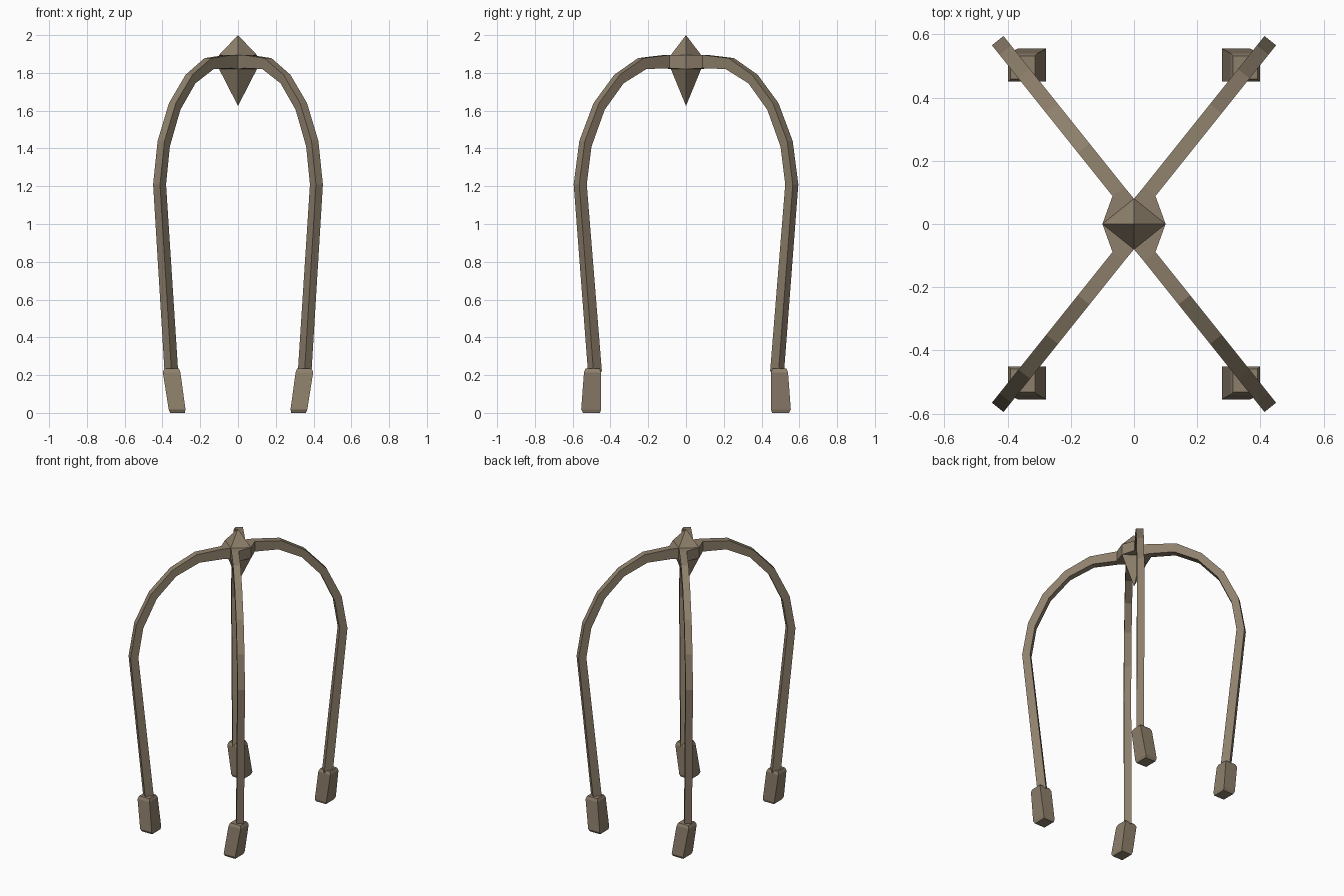
import bpy, bmesh
from mathutils import Vector

if "Cube" in bpy.data.objects:
    bpy.data.objects.remove(bpy.data.objects["Cube"])

mat = bpy.data.materials.new("weathered brown")
mat.diffuse_color = (0.27, 0.215, 0.148, 1)
mat.use_nodes = True
mat.node_tree.nodes["Principled BSDF"].inputs["Base Color"].default_value = mat.diffuse_color


def make(name, rings, sx=1, sy=1, caps=(True, True)):
    """Skin a list of four-corner rings, mirrored by sx, sy."""
    bm = bmesh.new()
    vs = [[bm.verts.new((p[0] * sx, p[1] * sy, p[2])) for p in r] for r in rings]
    for a, b in zip(vs, vs[1:]):
        for i in range(4):
            j = (i + 1) % 4
            bm.faces.new((a[i], a[j], b[j], b[i]))
    if caps[0]:
        bm.faces.new(vs[0])
    if caps[1]:
        bm.faces.new(vs[-1])
    bmesh.ops.remove_doubles(bm, verts=bm.verts, dist=1e-5)
    bmesh.ops.recalc_face_normals(bm, faces=bm.faces)
    me = bpy.data.meshes.new(name)
    bm.to_mesh(me)
    bm.free()
    me.materials.append(mat)
    ob = bpy.data.objects.new(name, me)
    bpy.context.collection.objects.link(ob)
    return ob


# Rib profile: outer and inner edge as (y, z), the ribs run diagonally
OUTER = [(.103, 1.895), (.24, 1.878), (.365, 1.79), (.475, 1.64),
         (.55, 1.44), (.58, 1.21), (.505, .225)]
INNER = [(.103, 1.825), (.225, 1.82), (.345, 1.745), (.445, 1.605),
         (.515, 1.41), (.54, 1.21), (.46, .22)]
SIDE = Vector((.0183, -.0147, 0))  # half width across the rib
HX, HY, HT, HB = .1, .08, 1.895, 1.82  # hub half sizes, top and bottom


def rib_point(y, z):
    return Vector(((y - .041) / 1.25, y, z))


rib = [[(HX, 0, HT), (0, HY, HT), (0, HY, HB), (HX, 0, HB)]]
for o, i in zip(OUTER, INNER):
    po, pi = rib_point(*o), rib_point(*i)
    rib.append([po + SIDE, po - SIDE, pi - SIDE, pi + SIDE])


# Foot block: chamfered, leaning outward toward its top
def rect(x0, x1, y0, y1, z):
    return [(x0, y0, z), (x1, y0, z), (x1, y1, z), (x0, y1, z)]


foot = [rect(.282, .36, .455, .545, 0), rect(.278, .367, .45, .555, .018),
        rect(.305, .398, .45, .54, .215), rect(.313, .39, .458, .532, .235)]

for sx, a in ((1, "right"), (-1, "left")):
    for sy, b in ((-1, "front"), (1, "back")):
        make(f"rib_{b}_{a}", rib, sx, sy, (False, True))
        make(f"foot_{b}_{a}", foot, sx, sy)


# Hub: diamond finial above, hanging spike below (ribs close its sides)
def diamond(z):
    return [(HX, 0, z), (0, HY, z), (-HX, 0, z), (0, -HY, z)]


def spike(name, z_base, z_tip):
    bm = bmesh.new()
    base = [bm.verts.new(p) for p in diamond(z_base)]
    tip = bm.verts.new((0, 0, z_tip))
    bm.faces.new(base)
    for i in range(4):
        bm.faces.new((base[i], base[(i + 1) % 4], tip))
    bmesh.ops.recalc_face_normals(bm, faces=bm.faces)
    me = bpy.data.meshes.new(name)
    bm.to_mesh(me)
    bm.free()
    me.materials.append(mat)
    bpy.context.collection.objects.link(bpy.data.objects.new(name, me))


spike("hub_finial", HT, 2.0)
spike("hub_pendant", HB, 1.625)
